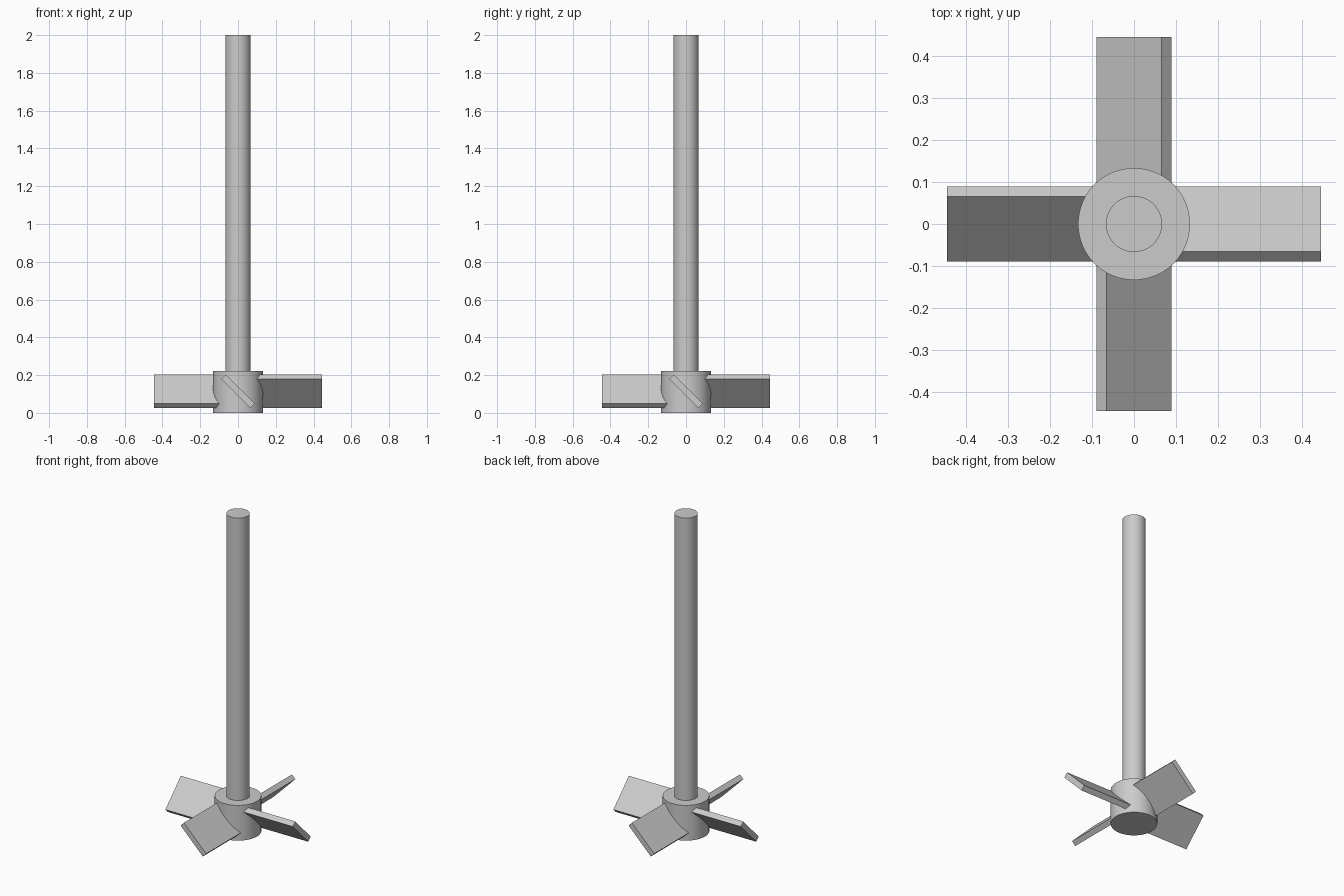
import bpy
from math import radians, pi
from mathutils import Matrix

cube = bpy.data.objects.get("Cube")
if cube:
    bpy.data.objects.remove(cube, do_unlink=True)

# One plain grey metal for every part
grey = bpy.data.materials.new("grey_metal")
grey.use_nodes = True
colour = (0.6, 0.6, 0.6, 1)
grey.diffuse_color = colour
grey.node_tree.nodes["Principled BSDF"].inputs["Base Color"].default_value = colour


def cylinder(name, radius, bottom, top):
    bpy.ops.mesh.primitive_cylinder_add(
        vertices=96, radius=radius, depth=top - bottom,
        location=(0, 0, (bottom + top) / 2))
    obj = bpy.context.object
    obj.name = name
    obj.data.materials.append(grey)
    bpy.ops.object.shade_smooth_by_angle(angle=radians(30))


def blade(name, turn):
    inner, outer, width, thickness = 0.03, 0.444, 0.218, 0.0335
    bpy.ops.mesh.primitive_cube_add(size=1)
    obj = bpy.context.object
    obj.name = name
    size = Matrix.Diagonal((outer - inner, width, thickness, 1))
    pitch = Matrix.Rotation(radians(-45), 4, 'X')
    offset = Matrix.Translation(((inner + outer) / 2, 0, 0.114))
    obj.data.transform(Matrix.Rotation(turn, 4, 'Z') @ offset @ pitch @ size)
    obj.data.materials.append(grey)


# Hub and the long shaft standing in it
cylinder("hub", 0.133, 0, 0.222)
cylinder("shaft", 0.0667, 0.2, 2)

# Four pitched blades around the hub
for i, side in enumerate(("left", "back", "right", "front")):
    blade(side + "_blade", i * pi / 2)
